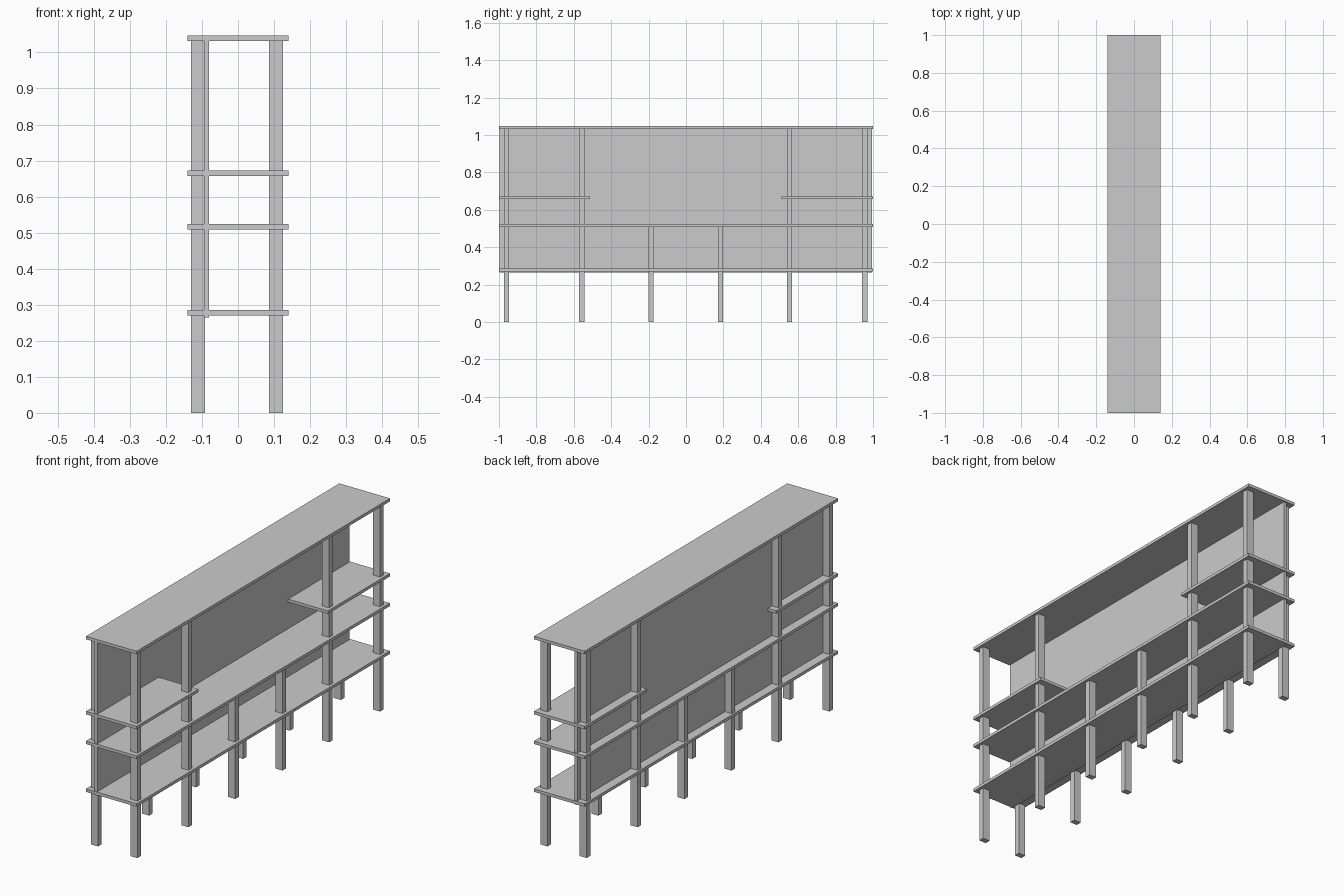
import bpy

if "Cube" in bpy.data.objects:
    bpy.data.objects.remove(bpy.data.objects["Cube"])


def box(name, x0, x1, y0, y1, z0, z1):
    """Axis-aligned box from its limits."""
    bpy.ops.mesh.primitive_cube_add(size=1)
    ob = bpy.context.object
    ob.name = name
    ob.location = ((x0 + x1) / 2, (y0 + y1) / 2, (z0 + z1) / 2)
    ob.scale = (x1 - x0, y1 - y0, z1 - z0)
    bpy.ops.object.transform_apply(location=True, rotation=False, scale=True)
    return ob


HALF_W, HALF_L, THICK = 0.14, 1.0, 0.015

# Full-length boards
for name, z in (("bottom_shelf", 0.270), ("middle_shelf", 0.509), ("top_board", 1.032)):
    box(name, -HALF_W, HALF_W, -HALF_L, HALF_L, z, z + THICK)

# Short shelves at both ends
box("short_shelf_near", -HALF_W, HALF_W, -HALF_L, -0.512, 0.657, 0.672)
box("short_shelf_far", -HALF_W, HALF_W, 0.51, HALF_L, 0.657, 0.672)

# Back panel, slightly lower than the bottom shelf
box("back_panel", -0.095, -0.080, -0.996, 0.994, 0.265, 1.034)

# Posts: outer four pairs reach the top, inner two pairs stop at the middle shelf
for i, y in enumerate((-0.960, -0.557, -0.187, 0.185, 0.554, 0.956)):
    top = 0.511 if i in (2, 3) else 1.034
    for side, x in (("back", -0.111), ("front", 0.106)):
        box(f"{side}_post_{i + 1}", x - 0.0195, x + 0.0195, y - 0.014, y + 0.014, 0, top)
